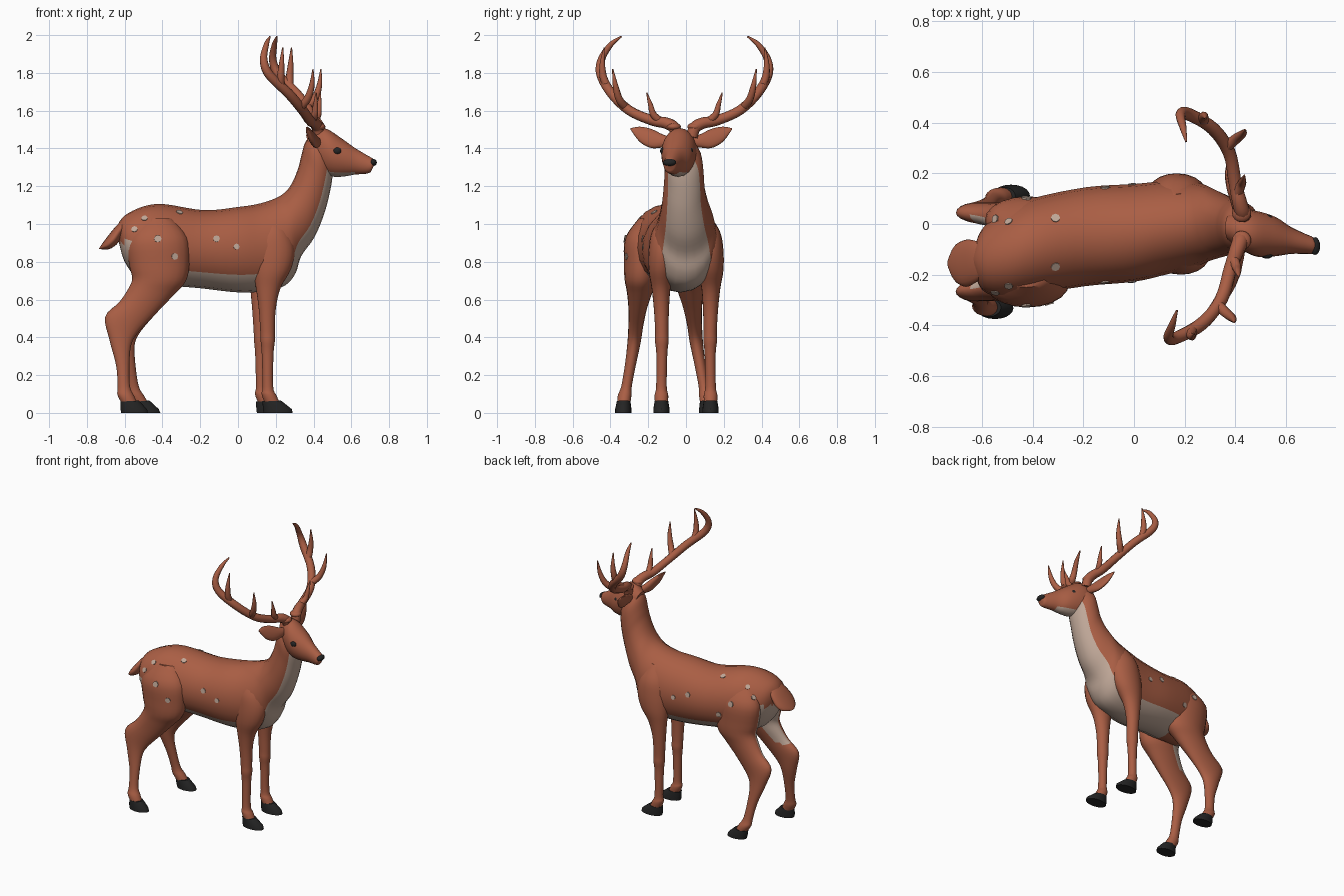
import bpy, bmesh, math
from mathutils import Vector as V

def material(name, col):
    m = bpy.data.materials.new(name)
    m.diffuse_color = (*col, 1)
    return m

BROWN = material("brown coat", (0.40, 0.112, 0.058))
CREAM = material("cream underside", (0.52, 0.385, 0.31))
BLACK = material("black hoof", (0.018, 0.018, 0.018))

def smooth_rows(rows, sub):
    """Catmull-Rom interpolation of rows of numbers."""
    out = []
    for i in range(len(rows) - 1):
        p0, p1 = rows[max(i - 1, 0)], rows[i]
        p2, p3 = rows[i + 1], rows[min(i + 2, len(rows) - 1)]
        for k in range(sub):
            t = k / sub
            out.append([0.5 * (2 * b + (c - a) * t + (2 * a - 5 * b + 4 * c - d) * t * t
                               + (3 * b - a - 3 * c + d) * t ** 3)
                        for a, b, c, d in zip(p0, p1, p2, p3)])
    return out + [list(rows[-1])]

def skin(name, rings, mats=(BROWN,), rule=None, n=20, sharp=50):
    """Skin elliptical rings given as (centre, half axis a, half axis b)."""
    bm = bmesh.new()
    loops = [[bm.verts.new(c + a * math.cos(2 * math.pi * j / n) + b * math.sin(2 * math.pi * j / n))
              for j in range(n)] for c, a, b in rings]
    tagged = []
    for r, s in zip(loops, loops[1:]):
        for j in range(n):
            k = (j + 1) % n
            tagged.append((bm.faces.new((r[j], r[k], s[k], s[j])), j))
    bm.faces.new(loops[0])
    bm.faces.new(loops[-1])
    bmesh.ops.recalc_face_normals(bm, faces=bm.faces)
    if rule:
        for f, j in tagged:
            f.material_index = int(rule(j, f.calc_center_median(), f.normal))
    me = bpy.data.meshes.new(name)
    bm.to_mesh(me)
    bm.free()
    for m in mats:
        me.materials.append(m)
    me.shade_smooth()
    me.set_sharp_from_angle(angle=math.radians(sharp))
    ob = bpy.data.objects.new(name, me)
    bpy.context.collection.objects.link(ob)
    return ob

def loft(name, rows, sub=4, **kw):
    """Rows are side-profile pairs: x1, z1, x2, z2, then y centre and half width."""
    rings = []
    for x1, z1, x2, z2, y, w in smooth_rows(rows, sub):
        p, q = V((x1, y, z1)), V((x2, y, z2))
        rings.append(((p + q) / 2, (p - q) / 2, V((0, max(w, 0.003), 0))))
    return skin(name, rings, **kw)

def tube(name, pts):
    """Round tapering tube through points x, y, z, radius."""
    rows = smooth_rows(pts, 5)
    cs = [V(r[:3]) for r in rows]
    rings = []
    for i, c in enumerate(cs):
        t = (cs[min(i + 1, len(cs) - 1)] - cs[max(i - 1, 0)]).normalized()
        a = t.cross(V((1, 0.2, 0))).normalized()
        rings.append((c, a * rows[i][3], t.cross(a) * rows[i][3]))
    return skin(name, rings, n=10)

def ball(name, loc, scale, mat):
    bpy.ops.mesh.primitive_uv_sphere_add(segments=16, ring_count=10, radius=1, location=loc)
    ob = bpy.context.object
    ob.name, ob.scale = name, scale
    ob.data.materials.append(mat)
    ob.data.shade_smooth()
    return ob

# Body and neck in one sweep, cream belly and throat stripe
body = loft("body", [
    (-.64, .99, -.63, .90, -.14, .03), (-.60, 1.045, -.60, .80, -.14, .12),
    (-.50, 1.093, -.53, .71, -.12, .17), (-.39, 1.105, -.42, .68, -.09, .19),
    (-.18, 1.073, -.20, .66, -.05, .195), (0, 1.09, 0, .638, -.035, .193),
    (.10, 1.105, .15, .645, -.015, .185), (.17, 1.125, .25, .675, -.005, .175),
    (.225, 1.15, .305, .74, 0, .16), (.265, 1.185, .335, .83, 0, .145),
    (.295, 1.235, .405, .93, -.005, .125), (.32, 1.30, .455, 1.05, -.01, .11),
    (.335, 1.36, .484, 1.157, -.01, .104), (.36, 1.44, .50, 1.25, -.015, .098),
    (.42, 1.49, .50, 1.33, -.02, .065)],
    mats=(BROWN, CREAM),
    rule=lambda j, c, n: (7 <= j <= 12 and c.x > -.3) or (c.x < -.48 and c.z < .9 and n.x < -.2))

# Head with cream jaw, nose and eyes
loft("head", [
    (.36, 1.47, .39, 1.36, -.015, .05), (.41, 1.503, .45, 1.27, -.025, .08),
    (.47, 1.503, .51, 1.25, -.04, .09), (.55, 1.452, .57, 1.253, -.05, .077),
    (.62, 1.402, .62, 1.262, -.065, .053), (.68, 1.366, .67, 1.265, -.078, .04),
    (.715, 1.345, .70, 1.273, -.085, .032), (.728, 1.325, .71, 1.29, -.087, .012)],
    mats=(BROWN, CREAM), rule=lambda j, c, n: 8 <= j <= 11 and c.x < .62)
ball("nose", (.715, -.087, 1.326), (.02, .035, .019), BLACK)
for s in (-1, 1):
    ball("eye", (.525, -.05 + s * .073, 1.387), (.022, .014, .018), BLACK)

# Tail
loft("tail", [
    (-.56, 1.06, -.57, .98, -.14, .05), (-.635, 1.0, -.605, .95, -.148, .08),
    (-.69, .935, -.635, .90, -.155, .093), (-.725, .887, -.67, .872, -.155, .075),
    (-.737, .868, -.70, .864, -.155, .03)])

# Ears: leaf shapes reaching sideways
for s in (-1, 1):
    rings = []
    for x, y, z, h, t in smooth_rows([
            (.42, .05, 1.435, .022, .02), (.41, .10, 1.44, .034, .022), (.395, .16, 1.453, .050, .02),
            (.38, .22, 1.475, .040, .014), (.37, .268, 1.503, .004, .003)], 4):
        rings.append((V((x, -.025 + s * y, z)), V((t, 0, t * .4)), V((-.4 * h, 0, h))))
    skin("ear", rings, n=14)

# Antlers: main beam and tines, mirrored and turned slightly with the head
BEAM = [(.43, .04, 1.46, .030), (.425, .055, 1.51, .032), (.41, .10, 1.535, .030),
        (.39, .17, 1.548, .027), (.36, .29, 1.60, .026), (.29, .385, 1.69, .026),
        (.19, .442, 1.79, .025), (.16, .44, 1.87, .020), (.172, .39, 1.95, .014),
        (.188, .333, 1.993, .004)]
BROW = [(.40, .13, 1.545, .022), (.415, .165, 1.58, .018), (.42, .18, 1.63, .013), (.425, .20, 1.695, .003)]
MID = [(.345, .31, 1.615, .022), (.385, .345, 1.66, .020), (.41, .365, 1.73, .015), (.418, .38, 1.82, .003)]
UPPER = [(.25, .41, 1.73, .022), (.25, .43, 1.78, .020), (.255, .435, 1.85, .014), (.26, .425, 1.935, .003)]
for s in (-1, 1):
    for name, pts in (("antler_beam", BEAM), ("brow_tine", BROW), ("middle_tine", MID), ("upper_tine", UPPER)):
        tube(name, [(x + .055 * s * y, -.008 + s * y, z, r) for x, y, z, r in pts])
    ball("antler_burr", (.425, -.01 + s * .055, 1.515), (.038, .038, .022), BROWN)

# Legs: rows are front x, front z, back x, back z, sideways offset, half width
FRONT = [(.22, 1.06, .14, 1.05, .09, .03), (.275, .96, .09, .96, .11, .07), (.30, .86, .075, .86, .12, .078),
         (.28, .76, .08, .75, .13, .068), (.225, .66, .095, .66, .132, .05), (.20, .55, .11, .55, .13, .04),
         (.195, .43, .118, .43, .128, .035), (.195, .38, .12, .38, .128, .036), (.188, .31, .126, .31, .128, .029),
         (.186, .14, .13, .14, .13, .028), (.205, .09, .125, .10, .13, .036), (.225, .045, .145, .045, .13, .034)]
REAR = [(-.35, 1.03, -.50, 1.03, .10, .04), (-.268, .93, -.585, .92, .122, .09),
        (-.257, .80, -.575, .78, .125, .093), (-.275, .70, -.56, .71, .13, .085),
        (-.335, .63, -.585, .65, .135, .068), (-.43, .53, -.63, .585, .145, .05),
        (-.525, .43, -.703, .508, .155, .04), (-.565, .36, -.68, .385, .165, .035),
        (-.575, .25, -.645, .25, .185, .029), (-.572, .14, -.637, .14, .205, .028),
        (-.55, .09, -.638, .095, .215, .036), (-.53, .045, -.612, .045, .22, .034)]
HOOF_FRONT = [(.228, .065, .13, .06, .13, .036), (.285, .02, .132, .02, .13, .043), (.29, 0, .135, 0, .13, .043)]
HOOF_REAR = [(-.525, .065, -.622, .06, .22, .036), (-.482, .02, -.622, .02, .222, .043),
             (-.476, 0, -.618, 0, .222, .043)]

def place(rows, s, mid, shift):
    return [(x1 + shift(z1), z1, x2 + shift(z2), z2, mid + s * o, w) for x1, z1, x2, z2, o, w in rows]

legs = []
for s in (-1, 1):
    front = (lambda z: -.035 * min(1, max(0, (1 - z) / .4))) if s > 0 else (lambda z: 0)
    rear = (lambda z: .065 * max(0, 1 - z / .5)) if s > 0 else (lambda z: 0)
    loft("front_leg", place(FRONT, s, 0, front))
    legs.append(loft("rear_leg", place(REAR, s, -.11, rear), mats=(BROWN, CREAM),
                     rule=lambda j, c, n: n.x < -.25 and n.y * s < .1 and .56 < c.z < .9))
    loft("front_hoof", place(HOOF_FRONT, s, 0, front), sub=1, mats=(BLACK,), sharp=35)
    loft("rear_hoof", place(HOOF_REAR, s, -.11, rear), sub=1, mats=(BLACK,), sharp=35)

# Cream spots: thin plates laid on both flanks
SPOTS = [(-.495, 1.03, .017), (-.548, .972, .017), (-.425, .922, .02), (-.31, 1.062, .018),
         (-.335, .828, .018), (-.114, .922, .018), (-.008, .88, .016)]
bpy.context.view_layer.update()
for s in (-1, 1):
    for x, z, r in SPOTS:
        hits = [o.ray_cast(V((x, s, z)), V((0, -s, 0))) for o in (body, *legs)]
        hits = [h for h in hits if h[0]]
        if not hits:
            continue
        _, loc, nor, _ = max(hits, key=lambda h: h[1].y * s)
        a = nor.orthogonal().normalized() * r
        b = nor.cross(a)
        skin("spot", [(loc - nor * .003, a, b), (loc + nor * .004, a, b)], mats=(CREAM,), n=8, sharp=30)
